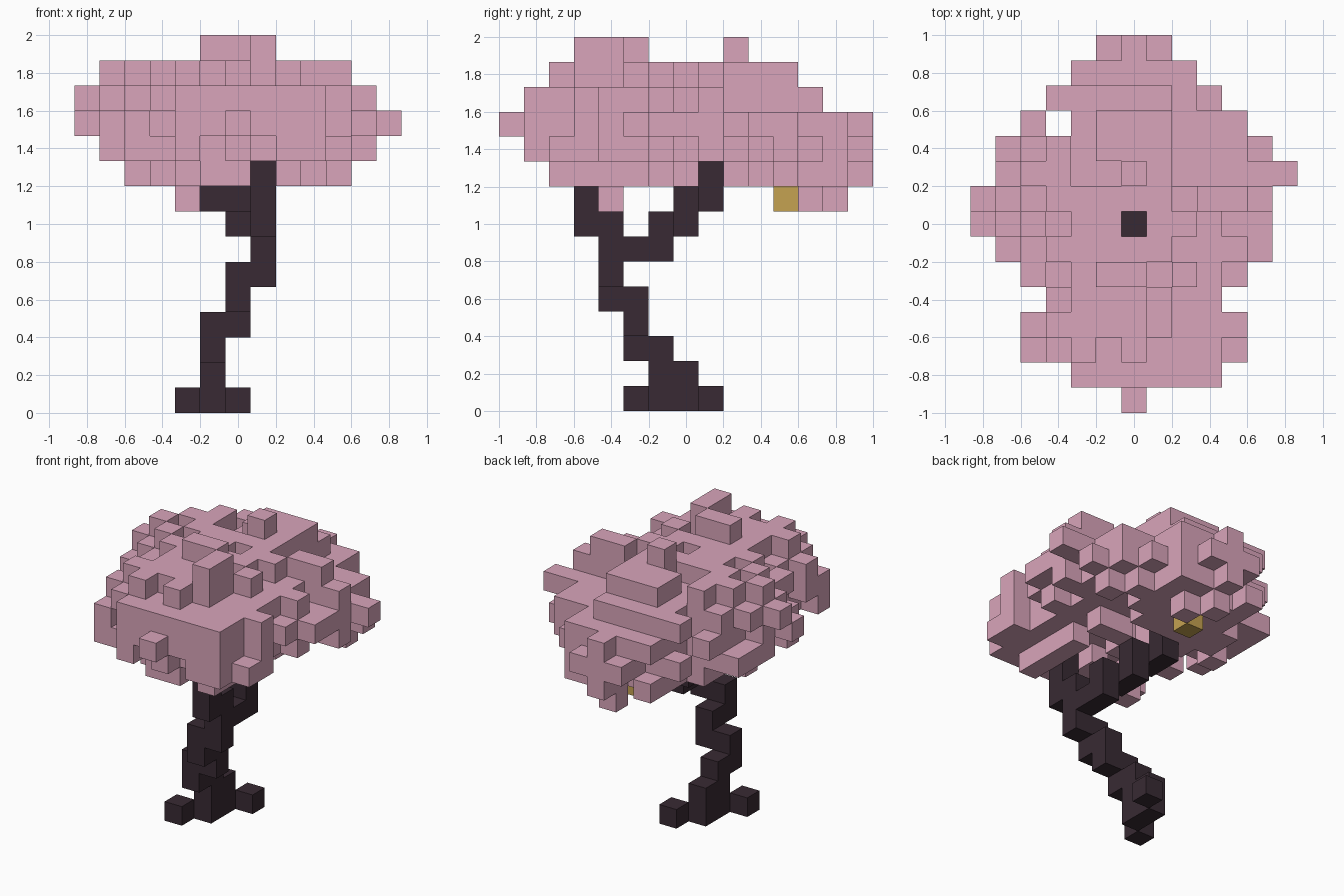
import bpy, bmesh, random
from mathutils import Vector

random.seed(7)
U = 2 / 15  # edge of one block

if "Cube" in bpy.data.objects:
    bpy.data.objects.remove(bpy.data.objects["Cube"])


def material(name, rgb):
    m = bpy.data.materials.new(name)
    m.use_nodes = True
    m.diffuse_color = (*rgb, 1)
    m.node_tree.nodes["Principled BSDF"].inputs["Base Color"].default_value = (*rgb, 1)
    return m


def build(name, cells, mat):
    """Skin a set of grid cells with outward quads, leaving out shared faces."""
    bm = bmesh.new()
    for c in cells:
        for axis in range(3):
            for s in (-1, 1):
                n = Vector((0, 0, 0))
                n[axis] = s
                if tuple(int(a + b) for a, b in zip(c, n)) in cells:
                    continue
                u, v = Vector((0, 0, 0)), Vector((0, 0, 0))
                u[(axis + 1) % 3], v[(axis + 2) % 3] = s, 1
                mid = Vector((c[0], c[1], c[2] + 0.5))
                bm.faces.new([bm.verts.new((mid + (n + p * u + q * v) / 2) * U)
                              for p, q in ((-1, -1), (1, -1), (1, 1), (-1, 1))])
    bmesh.ops.remove_doubles(bm, verts=bm.verts, dist=U / 100)
    mesh = bpy.data.meshes.new(name)
    bm.to_mesh(mesh)
    bm.free()
    mesh.materials.append(mat)
    bpy.context.collection.objects.link(bpy.data.objects.new(name, mesh))


def walk(start, steps):
    """Cells of a path; letters step along an axis, capitals forward."""
    c, path = list(start), {start}
    for s in steps:
        c["xyz".index(s.lower())] += 1 if s.isupper() else -1
        path.add(tuple(c))
    return path


pink = material("blossom pink", (0.695, 0.375, 0.495))
bark = material("dark bark", (0.04, 0.023, 0.033))
gold = material("hive gold", (0.555, 0.36, 0.083))

# Trunk, roots and the two branches
trunk = walk((-1, 0, 0), "yZYyZyZXZyZXZ")
front_branch = walk((1, -3, 6), "ZyZZ")
back_branch = walk((1, -3, 6), "YYZxYZxYZ")
roots = {(-2, -2, 0), (0, 1, 0)}
wood = trunk | roots | front_branch | back_branch
hive = {(0, 4, 8)}

# Crown outlines: reach per layer across and along, and reach per row from above
ACROSS = {9: (-4, 4), 10: (-5, 5), 11: (-6, 6), 12: (-6, 5), 13: (-5, 4)}
ALONG = {9: (-5, 7), 10: (-6, 7), 11: (-7, 7), 12: (-6, 5), 13: (-5, 4)}
ROWS = dict(zip(range(-7, 8), [
    (0, 0), (-2, 3), (-4, 4), (-4, 4), (-3, 3), (-4, 4), (-5, 5), (-6, 5),
    (-6, 5), (-6, 6), (-5, 5), (-4, 4), (-3, 3), (-2, 2), (-1, 1)]))
# Centre and radii of each leaf clump
LOBES = [((-0.3, 1.2, 11), (6.1, 5.3, 2.7)),
         ((0.3, -4, 11), (4.4, 3.2, 2.7)),
         ((0, 4, 10.3), (3.8, 3.5, 2.2))]


def depth(c):
    """Zero at a clump centre, one on its rim."""
    return min(sum(((a - b) / r) ** 2 for a, b, r in zip(c, mid, rad))
               for mid, rad in LOBES)


def allowed(c):
    x, y, z = c
    gaps = (x, y) in ((0, 0), (-3, 4))
    gaps |= z == 9 and ((y == 1 and x > -1) or (x == 1 and y < -4))
    # Shelf on the back left of the crown
    gaps |= z > 11 and 2 <= x <= 4 and 2 <= y <= 4
    return not gaps and c not in wood


cells = [(x, y, z) for z in ACROSS
         for x in range(ACROSS[z][0], ACROSS[z][1] + 1)
         for y in range(ALONG[z][0], ALONG[z][1] + 1)
         if ROWS[y][0] <= x <= ROWS[y][1] and allowed((x, y, z))]

# Solid heart that breaks up into scattered blossom blocks toward the rim
leaves = {c for c in cells if depth(c) < random.uniform(0.5, 1.25)}

# Complete the outline along each axis
for axis in range(3):
    def flat(c):
        return c[:axis] + c[axis + 1:]
    seen = {flat(c) for c in leaves}
    for c in sorted(cells, key=depth):
        if flat(c) not in seen:
            seen.add(flat(c))
            leaves.add(c)

# Top tufts with support, the low hanging tufts, and a tuft beside the branch
tufts = {(1, -4, 14), (1, -3, 14), (0, -2, 14), (-1, -2, 14), (0, 2, 14)}
leaves |= tufts | {(x, y, z - 1) for x, y, z in tufts}
low_tufts = {(-2, -3, 8), (1, 5, 8), (0, 6, 8)}
leaves |= low_tufts | {(x, y, z + 1) for x, y, z in low_tufts | hive}
leaves.add((2, -4, 9))

# Drop blocks that touch no other block by a face
leaves = {c for c in leaves if any(
    sum(abs(a - b) for a, b in zip(c, d)) == 1 for d in leaves)}

build("trunk_and_branches", wood, bark)
build("blossom_crown", leaves, pink)
build("hanging_hive", hive, gold)
